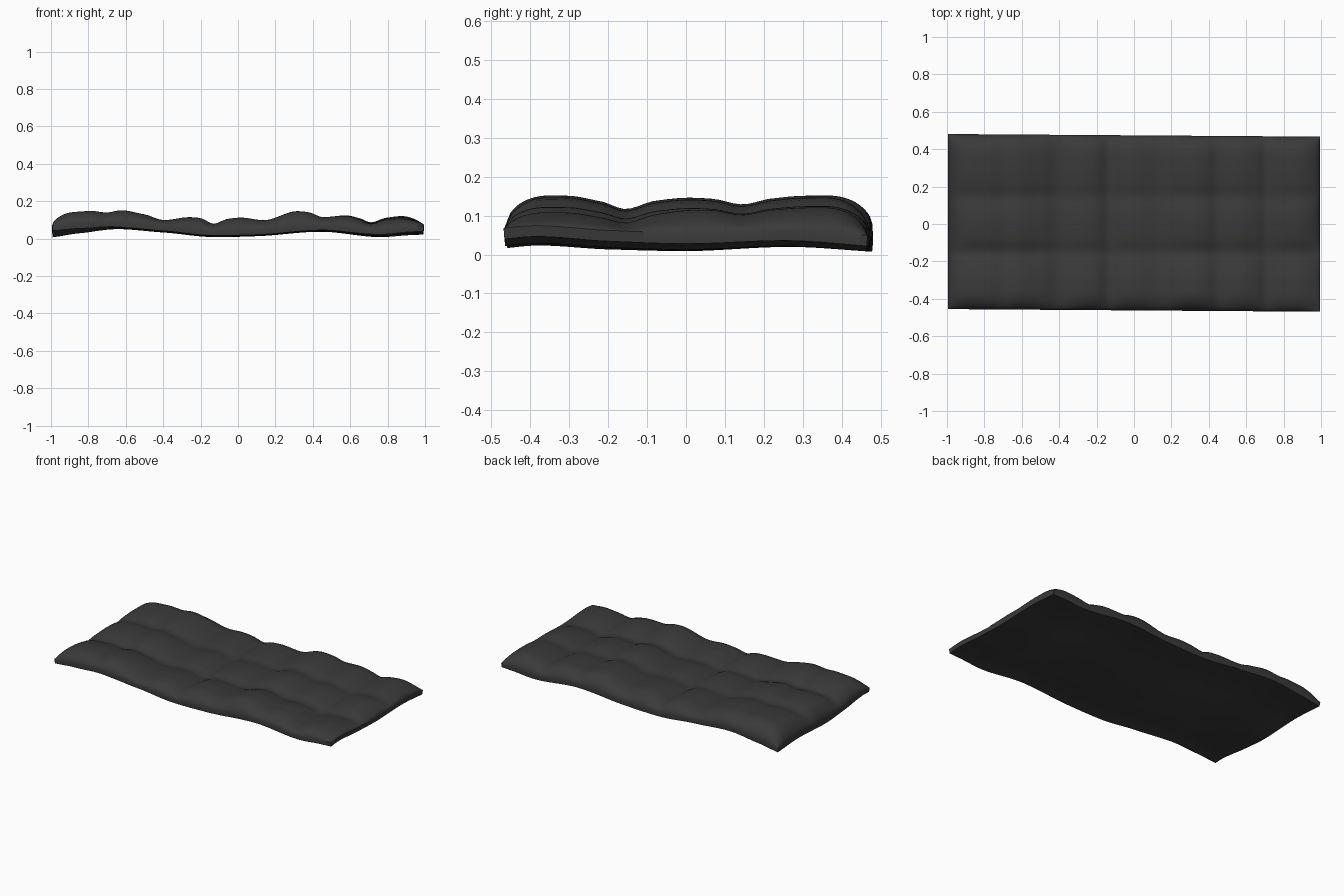
import bpy, bmesh

if "Cube" in bpy.data.objects:
    bpy.data.objects.remove(bpy.data.objects["Cube"])

# Height profiles read along the length (x) and across the width (y)
UNDER = [(-1, .008), (-.85, .03), (-.65, .052), (-.4, .034), (-.15, .01), (.1, .014),
         (.45, .038), (.75, .012), (.92, .024), (1, .028)]
UNDER_Y = [(-.5, .004), (-.38, .014), (-.2, .004), (0, 0), (.27, .011), (.5, -.002)]
QUILT_X = [(-1, .14), (-.88, .145), (-.78, .15), (-.7, .142), (-.62, .154), (-.5, .132), (-.4, .102),
           (-.27, .117), (-.2, .112), (-.13, .082), (-.06, .107), (.02, .115), (.15, .102), (.3, .148),
           (.38, .143), (.45, .118), (.58, .127), (.65, .112), (.71, .09), (.79, .114),
           (.88, .124), (1, .12)]
QUILT_Y = [(-.5, 0), (-.3, 0), (-.22, -.014), (-.155, -.034), (-.08, -.013), (0, -.005), (.07, -.008),
           (.145, -.022), (.22, -.007), (.3, 0), (.5, 0)]


def curve(pts, t):
    """Smooth (softened Catmull-Rom) interpolation through pts."""
    t = min(max(t, pts[0][0]), pts[-1][0])
    slope = lambda a, b: (b[1] - a[1]) / (b[0] - a[0])
    for i in range(len(pts) - 1):
        a, b = pts[i], pts[i + 1]
        if t <= b[0]:
            h = b[0] - a[0]
            m0 = slope(pts[max(i - 1, 0)], b) * .7
            m1 = slope(a, pts[min(i + 2, len(pts) - 1)]) * .7
            u = (t - a[0]) / h
            return ((2*u**3 - 3*u**2 + 1) * a[1] + (u**3 - 2*u**2 + u) * h * m0
                    + (3*u**2 - 2*u**3) * b[1] + (u**3 - u**2) * h * m1)


def clamp(t):
    return min(max(t, 0), 1)


def edge_round(d, r):
    return (1 - (1 - clamp(d / r)) ** 2) ** .6


def spread(t):
    """Pack grid lines closer to the rim (t in -1..1)."""
    return 1.3 * t - .3 * t ** 3 if abs(t) < 1 else t


def under(x, y):
    tilt = -.02 * y * max(0, x - .4)
    corner = .026 * clamp((-x - .6) / .4) * clamp((-y - .05) / .4)
    return max(curve(UNDER, x) + curve(UNDER_Y, y) + tilt + corner, .003)


def over(x, y, u, v):
    low = under(x, y)
    ridge = curve(QUILT_X, x)
    crest = ridge + curve(QUILT_Y, y) * clamp((ridge - .04) / .1) - .003
    crest -= .035 * max(0, x - .5) * clamp((.05 - y) / .25)
    rim = edge_round(1 - abs(u), .13) * edge_round((1 - abs(v)) * .47, .11)
    return low + .028 + max(crest - low - .028, .015) * rim


# Quilted mattress pad: one grid thickened into a top and an underside
bm = bmesh.new()
bmesh.ops.create_grid(bm, x_segments=120, y_segments=64, size=1)
ext = bmesh.ops.extrude_face_region(bm, geom=bm.faces[:], use_keep_orig=True)
top = {g for g in ext["geom"] if isinstance(g, bmesh.types.BMVert)}
for vert in bm.verts:
    u, v = spread(vert.co.x), spread(vert.co.y)
    x = .994 * u
    y = v * (.468 + .002 * v) + .004 - .007 * u
    if vert in top:
        vert.co = (x, y, over(x, y, u, v))
    else:
        vert.co = (x * .997, y * .994, under(x, y))
bmesh.ops.recalc_face_normals(bm, faces=bm.faces[:])
mesh = bpy.data.meshes.new("quilted_pad")
bm.to_mesh(mesh)
bm.free()
pad = bpy.data.objects.new("quilted_pad", mesh)
bpy.context.collection.objects.link(pad)

# Dark fabric
fabric = bpy.data.materials.new("dark_fabric")
fabric.diffuse_color = (.042, .042, .042, 1)
fabric.use_nodes = True
fabric.node_tree.nodes["Principled BSDF"].inputs["Base Color"].default_value = fabric.diffuse_color
mesh.materials.append(fabric)

bpy.context.view_layer.objects.active = pad
pad.select_set(True)
bpy.ops.object.shade_smooth_by_angle(angle=.8)
